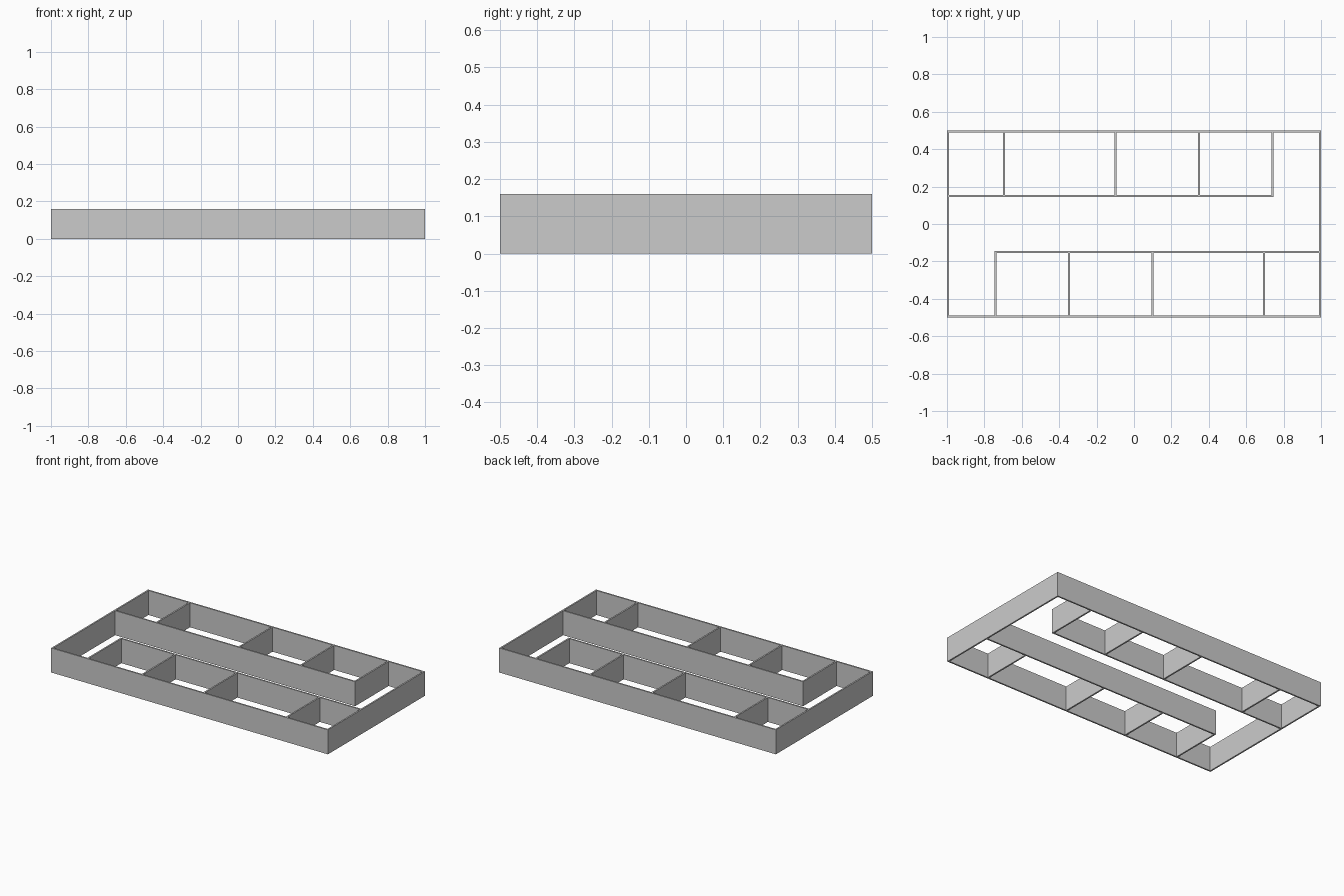
import bpy

if "Cube" in bpy.data.objects:
    bpy.data.objects.remove(bpy.data.objects["Cube"])

HEIGHT = 0.16
T = 0.01  # wall thickness


def wall(name, x0, x1, y0, y1):
    bpy.ops.mesh.primitive_cube_add(size=1, location=((x0 + x1) / 2, (y0 + y1) / 2, HEIGHT / 2))
    ob = bpy.context.object
    ob.name = name
    ob.scale = (x1 - x0, y1 - y0, HEIGHT)
    bpy.ops.object.transform_apply(location=False, rotation=False, scale=True)


def wall_pair(name, x0, x1, y0, y1):
    # each wall repeats rotated half a turn about the centre
    wall("back_" + name, x0, x1, y0, y1)
    wall("front_" + name, -x1, -x0, -y1, -y0)


# outer frame: long walls, then end walls fitted between them
wall_pair("long_wall", -1, 1, 0.5 - T, 0.5)
wall_pair("end_wall", -1, -1 + T, -0.5 + T, 0.5 - T)

# corridor walls, open at one end
wall_pair("corridor_wall", -1 + T, 0.745, 0.15 - T / 2, 0.15 + T / 2)

# room dividers between the corridor and the long walls
for i, x in enumerate((-0.695, -0.099, 0.347, 0.74)):
    wall_pair(f"divider_{i + 1}", x - T / 2, x + T / 2, 0.15 + T / 2, 0.5 - T)
